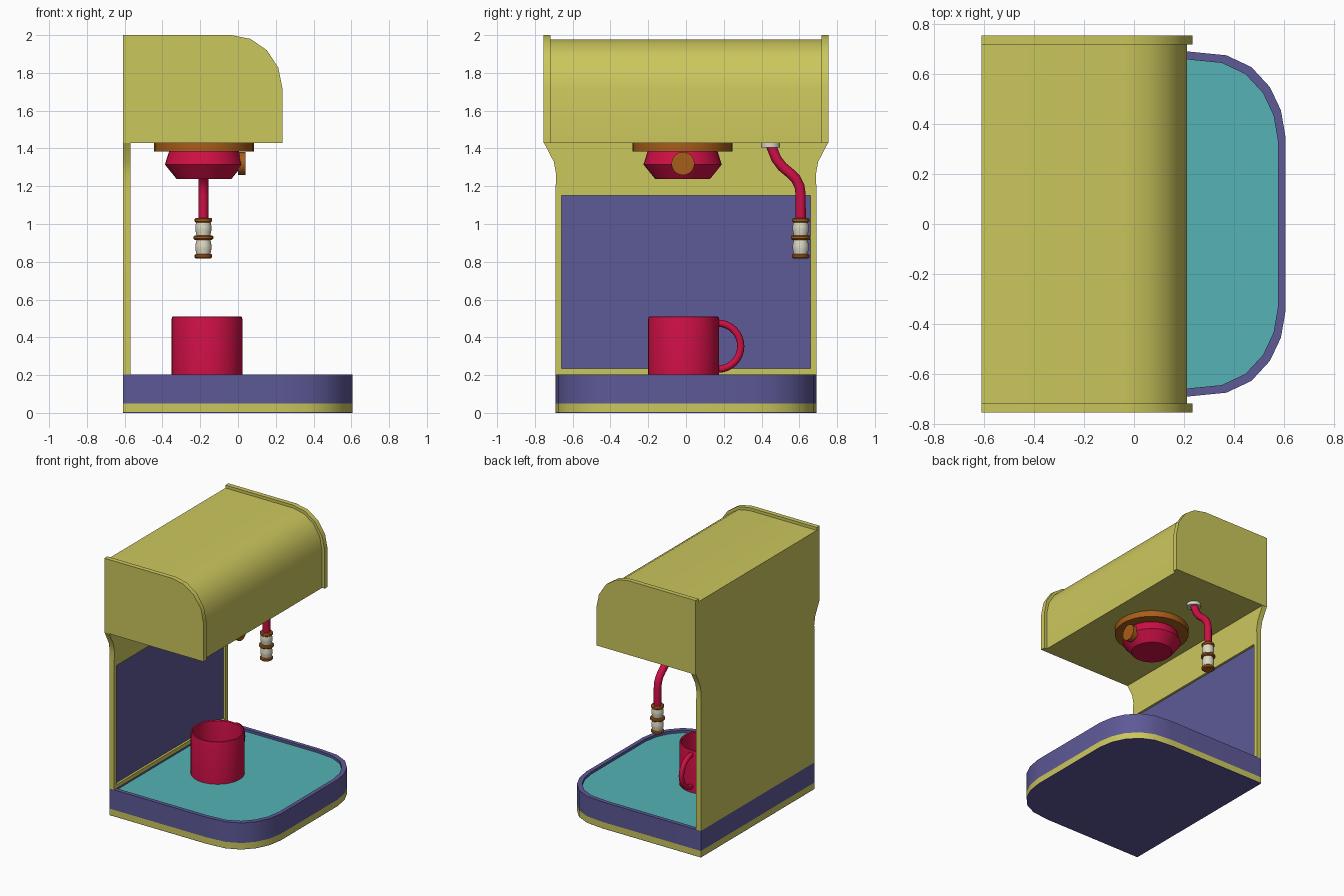
import bpy, bmesh
from math import sin, cos, pi, radians
from mathutils import Vector

if "Cube" in bpy.data.objects:
    bpy.data.objects.remove(bpy.data.objects["Cube"])


def material(name, rgb):
    m = bpy.data.materials.new(name)
    m.diffuse_color = (*rgb, 1)
    m.use_nodes = True
    m.node_tree.nodes["Principled BSDF"].inputs["Base Color"].default_value = m.diffuse_color
    return m


YELLOW = material("yellow", (0.60, 0.57, 0.11))
PURPLE = material("purple", (0.11, 0.10, 0.31))
RED = material("red", (0.62, 0.005, 0.06))
TEAL = material("teal", (0.09, 0.45, 0.46))
BROWN = material("brown", (0.39, 0.11, 0.01))
CREAM = material("cream", (0.72, 0.69, 0.55))


def finish(name, bm, mat):
    bmesh.ops.remove_doubles(bm, verts=bm.verts, dist=1e-5)
    bmesh.ops.recalc_face_normals(bm, faces=bm.faces)
    me = bpy.data.meshes.new(name)
    bm.to_mesh(me)
    bm.free()
    ob = bpy.data.objects.new(name, me)
    bpy.context.collection.objects.link(ob)
    me.materials.append(mat)
    smooth(ob)
    return ob


def smooth(ob):
    bpy.ops.object.select_all(action='DESELECT')
    ob.select_set(True)
    bpy.context.view_layer.objects.active = ob
    bpy.ops.object.shade_smooth_by_angle(angle=radians(35))


def prism(name, pts, axis, lo, hi, mat):
    """Extrude a 2D outline along an axis; the outline uses the other two axes in order."""
    bm = bmesh.new()

    def place(p, d):
        c = list(p)
        c.insert("xyz".index(axis), d)
        return c
    face = bm.faces.new([bm.verts.new(place(p, lo)) for p in pts])
    ext = bmesh.ops.extrude_face_region(bm, geom=[face])
    move = [v for v in ext["geom"] if isinstance(v, bmesh.types.BMVert)]
    bmesh.ops.translate(bm, verts=move, vec=place((0, 0), hi - lo))
    return finish(name, bm, mat)


def lathe(name, profile, centre, mat, n=32, axis="z"):
    """Revolve (radius, height) points about a vertical or x axis."""
    bm = bmesh.new()
    rings = []
    for r, h in profile:
        ring = []
        for i in range(n):
            a = 2 * pi * i / n
            c = (r * cos(a), r * sin(a), h) if axis == "z" else (h, r * cos(a), r * sin(a))
            ring.append(bm.verts.new(Vector(c) + Vector(centre)))
        rings.append(ring)
    for a, b in zip(rings, rings[1:]):
        for i in range(n):
            j = (i + 1) % n
            bm.faces.new((a[i], a[j], b[j], b[i]))
    return finish(name, bm, mat)


def tube(name, pts, r, mat):
    cu = bpy.data.curves.new(name, 'CURVE')
    cu.dimensions = '3D'
    cu.bevel_depth, cu.bevel_resolution, cu.use_fill_caps = r, 4, True
    sp = cu.splines.new('POLY')
    sp.points.add(len(pts) - 1)
    for q, p in zip(sp.points, pts):
        q.co = (*p, 1)
    ob = bpy.data.objects.new(name, cu)
    bpy.context.collection.objects.link(ob)
    cu.materials.append(mat)
    bpy.ops.object.select_all(action='DESELECT')
    ob.select_set(True)
    bpy.context.view_layer.objects.active = ob
    bpy.ops.object.convert(target='MESH')
    smooth(bpy.context.object)


def cut(ob, cutter):
    m = ob.modifiers.new("recess", 'BOOLEAN')
    m.operation, m.solver, m.object = 'DIFFERENCE', 'EXACT', cutter
    bpy.ops.object.select_all(action='DESELECT')
    ob.select_set(True)
    bpy.context.view_layer.objects.active = ob
    bpy.ops.object.modifier_apply(modifier=m.name)
    bpy.data.objects.remove(cutter)
    smooth(ob)


def mirrored(half):
    return half + [(-y, z) for y, z in reversed(half)]


# Base: rounded at the serving side (+x)
half = [(-0.61, 0.69), (0.22, 0.69), (0.37, 0.675), (0.47, 0.628),
        (0.544, 0.548), (0.588, 0.455), (0.607, 0.345)]
outline = half + [(x, -y) for x, y in reversed(half)]
inner = [(x * 0.95, y * 0.955) for x, y in outline]
prism("base_underside", outline, "z", 0, 0.004, PURPLE)
prism("base_band", outline, "z", 0.004, 0.05, YELLOW)
body = prism("drip_tray_body", outline, "z", 0.05, 0.204, PURPLE)
cut(body, prism("tray_cutter", inner, "z", 0.17, 0.3, PURPLE))
prism("drip_tray_top", inner, "z", 0.165, 0.185, TEAL)

# Back wall with recessed panel, flaring out to meet the head
wall = prism("back_wall", mirrored([(0.69, 0.204), (0.69, 1.20), (0.687, 1.26),
             (0.70, 1.33), (0.752, 1.43)]), "x", -0.61, -0.57, YELLOW)
panel = mirrored([(0.66, 0.235), (0.66, 1.15)])
cut(wall, prism("panel_cutter", panel, "x", -0.592, -0.5, PURPLE))
prism("back_panel", panel, "x", -0.595, -0.587, PURPLE)

# Head: curved casing between two slightly larger end plates
plate = [(-0.61, 1.43), (0.235, 1.43), (0.235, 1.72), (0.213, 1.828),
         (0.153, 1.92), (0.066, 1.98), (-0.035, 2.0), (-0.61, 2.0)]
casing = [(-0.61, 1.43), (0.213, 1.43), (0.213, 1.717), (0.193, 1.817),
          (0.139, 1.903), (0.058, 1.959), (-0.038, 1.978), (-0.61, 1.978)]
prism("head_casing", casing, "y", -0.72, 0.72, YELLOW)
for side, lo in (("left", -0.754), ("right", 0.718)):
    prism("head_end_" + side, plate, "y", lo, lo + 0.036, YELLOW)

# Brew head with round front badge
c = (-0.18, -0.018, 0)
lathe("brew_flange", [(0, 1.432), (0.264, 1.432), (0.264, 1.383), (0, 1.383)], c, BROWN)
lathe("brew_cup", [(0, 1.385), (0.185, 1.385), (0.207, 1.315), (0.145, 1.238), (0, 1.238)], c, RED)
lathe("brew_disc", [(0, 0.0), (0.061, 0.0), (0.061, 0.041), (0, 0.041)],
      (0, -0.016, 1.32), BROWN, 24, "x")

# Steam wand
wx, wy = -0.183, 0.607
lathe("wand_collar", [(0, 1.432), (0.05, 1.432), (0.05, 1.405), (0, 1.405)], (wx, 0.448, 0), CREAM, 24)
tube("wand_pipe", [(wx, y, z) for y, z in (
    (0.448, 1.42), (0.46, 1.39), (0.478, 1.345), (0.51, 1.303), (0.55, 1.27),
    (0.582, 1.238), (0.601, 1.2), (wy, 1.155), (wy, 1.02))], 0.027, RED)
for i, z in enumerate((0.84, 0.94)):
    lathe("wand_grip_%d" % i, [(0, z - 0.005), (0.036, z - 0.005), (0.043, z + 0.03),
          (0.043, z + 0.045), (0.036, z + 0.08), (0, z + 0.08)], (wx, wy, 0), CREAM, 24)
for i, (z, r) in enumerate(((0.83, 0.046), (0.928, 0.052), (1.02, 0.046))):
    lathe("wand_ring_%d" % i, [(0, z - 0.012), (r - 0.006, z - 0.012), (r, z - 0.006),
          (r, z + 0.006), (r - 0.006, z + 0.012), (0, z + 0.012)], (wx, wy, 0), BROWN, 24)

# Mug with loop handle
mx, my = -0.164, -0.013
lathe("mug", [(0, 0.185), (0.188, 0.185), (0.188, 0.495), (0.185, 0.507), (0.179, 0.511),
      (0.172, 0.505), (0.17, 0.49), (0.17, 0.205), (0, 0.205)], (mx, my, 0), RED, 40)
tube("mug_handle", [(mx, 0.168 + 0.122 * cos(a), 0.353 + 0.122 * sin(a))
     for a in (pi * (i / 16 - 0.5) for i in range(17))], 0.019, RED)
